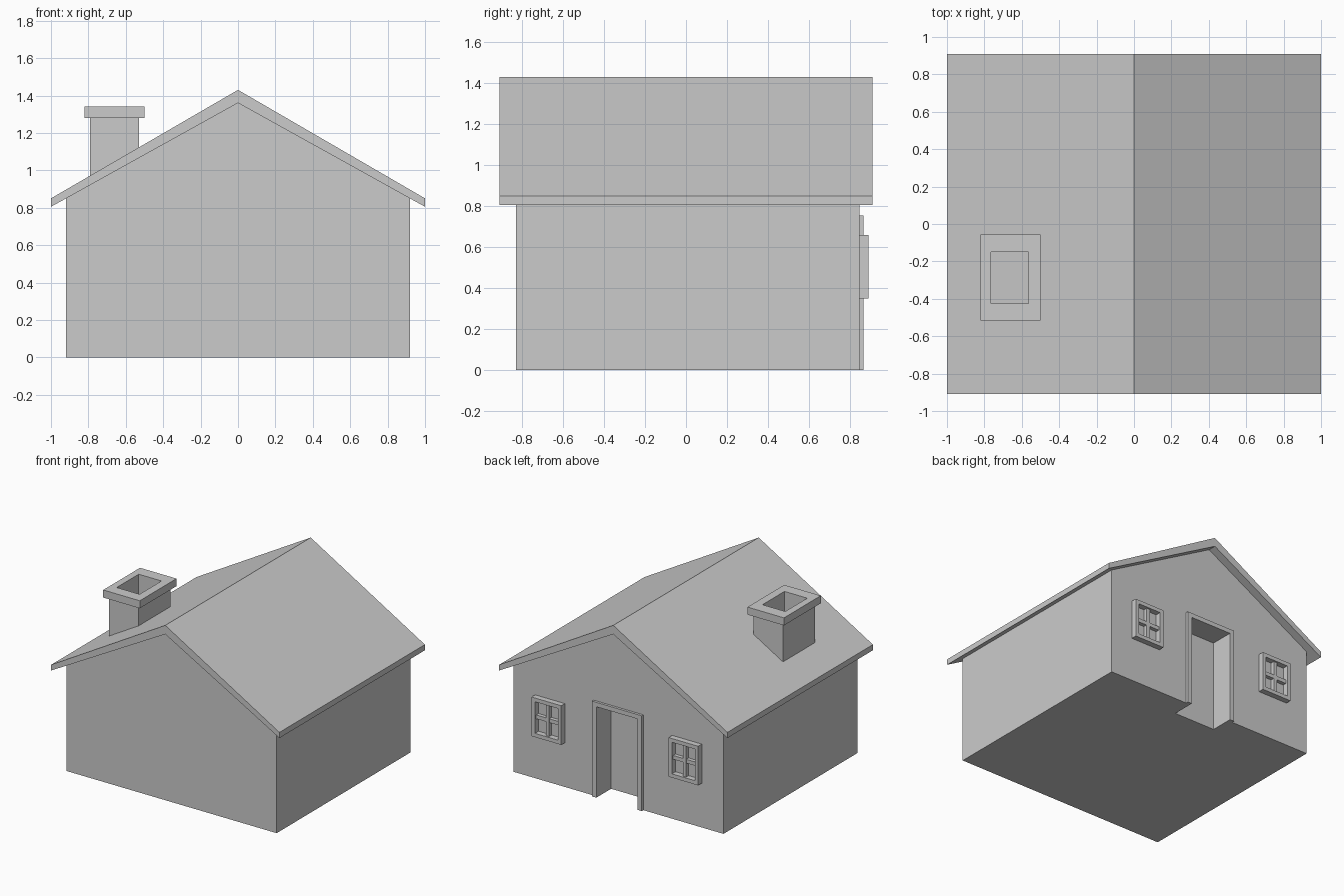
import bpy, bmesh
from mathutils import Vector

if "Cube" in bpy.data.objects:
    bpy.data.objects.remove(bpy.data.objects["Cube"])


def extrude(name, pts, faces, lo, hi, axis="y"):
    """Extrude flat faces from lo to hi: along y (points are x,z) or z (points are x,y)."""
    bm = bmesh.new()
    place = (lambda a, b: (a, lo, b)) if axis == "y" else (lambda a, b: (a, b, lo))
    vs = [bm.verts.new(place(*p)) for p in pts]
    fs = [bm.faces.new([vs[i] for i in f]) for f in faces]
    base = fs[:]
    res = bmesh.ops.extrude_face_region(bm, geom=base, use_keep_orig=True)
    top = [v for v in res["geom"] if isinstance(v, bmesh.types.BMVert)]
    step = Vector((0, hi - lo, 0)) if axis == "y" else Vector((0, 0, hi - lo))
    bmesh.ops.translate(bm, verts=top, vec=step)
    bmesh.ops.recalc_face_normals(bm, faces=bm.faces[:])
    me = bpy.data.meshes.new(name)
    bm.to_mesh(me)
    bm.free()
    ob = bpy.data.objects.new(name, me)
    bpy.context.collection.objects.link(ob)
    return ob


def prism(name, pts, lo, hi, axis="y"):
    return extrude(name, pts, [range(len(pts))], lo, hi, axis)


def rect(x0, x1, y0, y1):
    return [(x0, y0), (x1, y0), (x1, y1), (x0, y1)]


def ring(name, outer, inner, lo, hi, axis="y"):
    faces = [(i, (i + 1) % 4, (i + 1) % 4 + 4, i + 4) for i in range(4)]
    return extrude(name, rect(*outer) + rect(*inner), faces, lo, hi, axis)


# Walls: gabled block with a door recess cut into the back face
walls = prism("walls", [(-0.92, 0), (0.92, 0), (0.92, 0.85), (0, 1.36), (-0.92, 0.85)],
              -0.83, 0.845)
cutter = prism("door_cutter", rect(-0.18, 0.18, -0.2, 0.72), 0.68, 1.0)
cutter.hide_render = True
cut = walls.modifiers.new("door_recess", "BOOLEAN")
cut.operation = "DIFFERENCE"
cut.solver = "EXACT"
cut.object = cutter
bpy.context.view_layer.objects.active = walls
bpy.ops.object.modifier_apply(modifier=cut.name)
bpy.data.objects.remove(cutter)

# Roof
prism("roof", [(-1, 0.805), (0, 1.36), (1, 0.805), (1, 0.85), (0, 1.43), (-1, 0.85)],
      -0.91, 0.91)

# Chimney: hollow stack and cap
hole = (-0.765, -0.565, -0.425, -0.15)
ring("chimney_stack", (-0.79, -0.53, -0.485, -0.085), hole, 0.96, 1.28, "z")
ring("chimney_cap", (-0.82, -0.50, -0.515, -0.055), hole, 1.28, 1.34, "z")

# Door frame
prism("door_frame", [(-0.218, 0), (-0.18, 0), (-0.18, 0.72), (0.18, 0.72), (0.18, 0),
                     (0.218, 0), (0.218, 0.755), (-0.218, 0.755)], 0.845, 0.865)

# Windows: frame with crossed glazing bars
for side, cx in (("left", -0.6), ("right", 0.6)):
    ring(f"{side}_window_frame", (cx - 0.13, cx + 0.13, 0.35, 0.66),
         (cx - 0.1, cx + 0.1, 0.38, 0.63), 0.845, 0.89)
    prism(f"{side}_window_upright", rect(cx - 0.015, cx + 0.015, 0.38, 0.63), 0.845, 0.876)
    prism(f"{side}_window_crossbar", rect(cx - 0.1, cx + 0.1, 0.49, 0.52), 0.845, 0.875)
